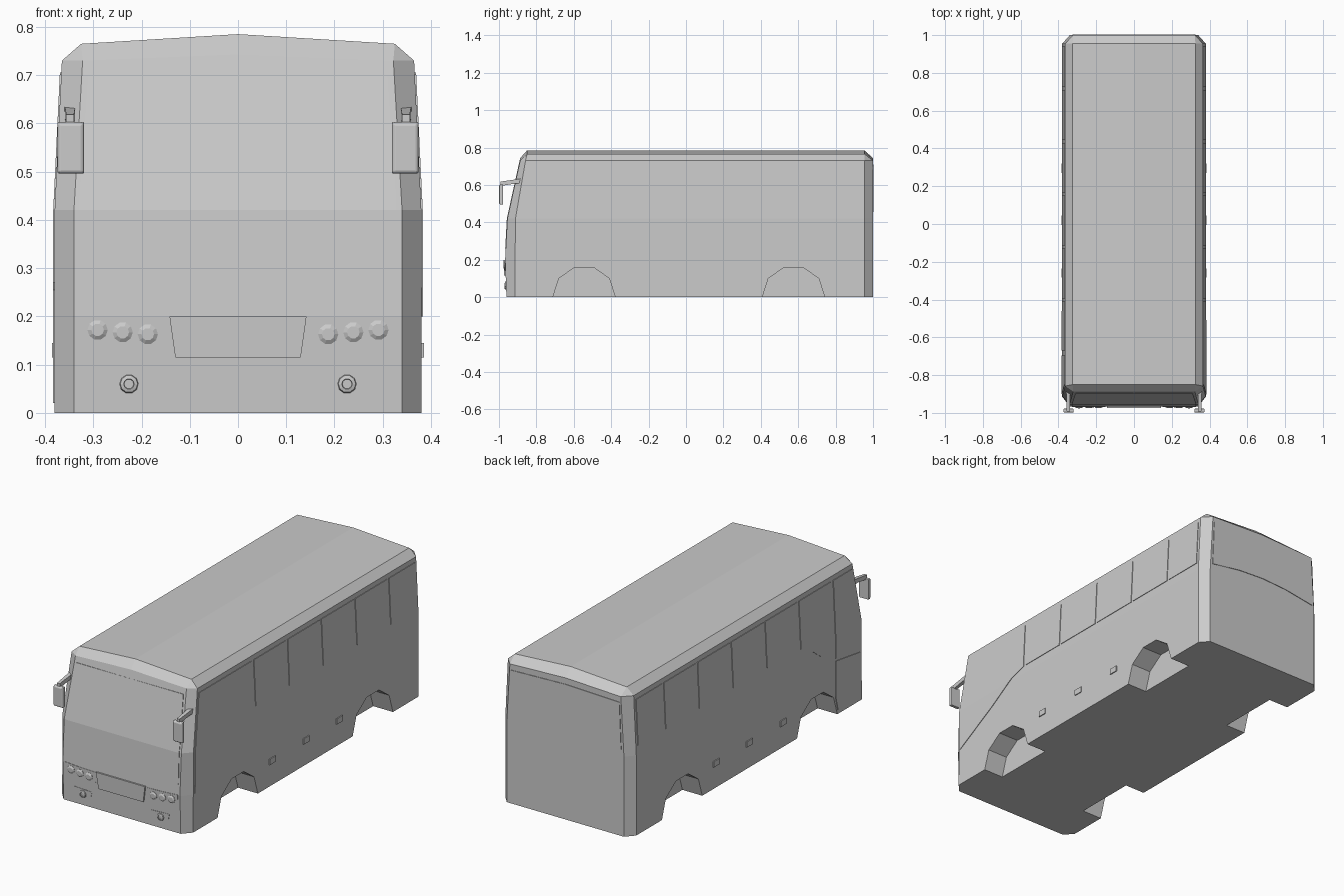
import bpy, bmesh, math
from mathutils import Vector

if "Cube" in bpy.data.objects:
    bpy.data.objects.remove(bpy.data.objects["Cube"])

GREY = (0.6, 0.6, 0.6, 1)
paint = bpy.data.materials.new("plain grey")
paint.use_nodes = True
paint.diffuse_color = GREY
paint.node_tree.nodes["Principled BSDF"].inputs["Base Color"].default_value = GREY


def add_object(name, bm):
    bmesh.ops.recalc_face_normals(bm, faces=bm.faces)
    mesh = bpy.data.meshes.new(name)
    bm.to_mesh(mesh)
    bm.free()
    mesh.materials.append(paint)
    ob = bpy.data.objects.new(name, mesh)
    bpy.context.collection.objects.link(ob)
    return ob


def mirror_x(ob):
    ob.modifiers.new("Mirror", 'MIRROR').use_clip = True
    return ob


def apply_all(ob):
    bpy.context.view_layer.objects.active = ob
    for mod in list(ob.modifiers):
        bpy.ops.object.modifier_apply(modifier=mod.name)


def lerp_profile(profile, z):
    for (z0, v0), (z1, v1) in zip(profile, profile[1:]):
        if z <= z1:
            return v0 + (v1 - v0) * (z - z0) / (z1 - z0)
    return profile[-1][1]


# Body wall profiles, as (height, distance)
FRONT = [(0, -.96), (.2, -.967), (.42, -.955), (.73, -.887)]
SIDE = [(0, .38), (.42, .38), (.73, .365)]
SHOULDER = [(0, -.915), (.42, -.912), (.73, -.858)]
CORNER = [(0, .34), (.42, .34), (.73, .322)]
BACK = 1.0

# Body: half rings stacked upwards, closed by a ridged roof
bm = bmesh.new()
rings = []
for z in (0, .2, .42, .73):
    f, s = lerp_profile(FRONT, z), lerp_profile(SIDE, z)
    c, h = lerp_profile(CORNER, z), lerp_profile(SHOULDER, z)
    mid = z + (.013 if z > .7 else 0)
    rings.append([(0, f, mid), (c, f, z), (s, h, z), (s, .955, z), (c, BACK, z), (0, BACK, mid)])
eave_f, eave_b = (.325, -.85, .765), (.325, .955, .765)
rings.append([(0, -.85, .785), eave_f, eave_f, eave_b, eave_b, (0, .955, .785)])
rows = [[bm.verts.new(p) for p in ring] for ring in rings]
for low, high in zip(rows, rows[1:]):
    for i in range(5):
        bm.faces.new((low[i], low[i + 1], high[i + 1], high[i]))
bm.faces.new(rows[0])
bm.faces.new(rows[-1])
bmesh.ops.remove_doubles(bm, verts=bm.verts, dist=1e-5)
bmesh.ops.dissolve_degenerate(bm, edges=bm.edges, dist=1e-5)
body = mirror_x(add_object("body", bm))

# Wheel arches cut through the lower sides
ARCH = [(-.167, -.05), (-.167, 0), (-.135, .1), (-.05, .16), (.05, .16), (.135, .1), (.167, 0), (.167, -.05)]
for y in (-.545, .575):
    bm = bmesh.new()
    face = bm.faces.new([bm.verts.new((.265, y + a, b)) for a, b in ARCH])
    out = bmesh.ops.extrude_face_region(bm, geom=[face])
    bmesh.ops.translate(bm, verts=[v for v in out["geom"] if isinstance(v, bmesh.types.BMVert)], vec=(.25, 0, 0))
    cutter = mirror_x(add_object("arch_cutter", bm))
    cutter.hide_render = True
    apply_all(cutter)
    cut = body.modifiers.new("Arch", 'BOOLEAN')
    cut.object, cut.operation, cut.solver = cutter, 'DIFFERENCE', 'EXACT'
    apply_all(body)
    bpy.data.objects.remove(cutter)


def on_front(u, z, d):
    return u, lerp_profile(FRONT, z) - d, z


def on_back(u, z, d):
    return u, BACK + d, z


def on_left(u, z, d):
    return lerp_profile(SIDE, z) + d, u, z


def on_right(u, z, d):
    return -lerp_profile(SIDE, z) - d, u, z


def panel(name, outline, wall, thick=.003):
    """Thin plate that follows the creases of a wall."""
    bm = bmesh.new()
    bm.faces.new([bm.verts.new((u, 0, z)) for u, z in outline])
    for z in (.2, .42):
        bmesh.ops.bisect_plane(bm, geom=bm.verts[:] + bm.edges[:] + bm.faces[:],
                               plane_co=(0, 0, z), plane_no=(0, 0, 1))
    out = bmesh.ops.extrude_face_region(bm, geom=bm.faces[:])
    top = {v for v in out["geom"] if isinstance(v, bmesh.types.BMVert)}
    for v in bm.verts:
        v.co = wall(v.co.x, v.co.z, thick if v in top else -.002)
    return add_object(name, bm)


def box_outline(u0, u1, z0, z1):
    return [(u0, z0), (u1, z0), (u1, z1), (u0, z1)]


# Side windows and luggage hatch handles
for side, wall in (("left", on_left), ("right", on_right)):
    for i in range(5):
        y = -.395 + i * .28
        panel(f"{side}_window_{i + 1}", box_outline(y, min(y + .265, .94), .465, .705), wall)
    for i, y in enumerate((-.26, .02, .295)):
        panel(f"{side}_hatch_handle_{i + 1}", box_outline(y - .024, y + .024, .115, .145), wall, .005)

# Left front pane sweeps down to the nose
panel("left_front_window", [(-.41, .465), (-.41, .705), (-.85, .705), (-.898, .43), (-.902, .2),
                            (-.65, .34), (-.5, .435)], on_left)

# Right front pane and passenger door
panel("right_front_window", [(-.41, .455), (-.41, .705), (-.67, .705), (-.67, .31), (-.58, .35), (-.5, .41)], on_right)
panel("door_window", [(-.695, .3), (-.695, .705), (-.85, .705), (-.898, .43), (-.9, .27)], on_right)
panel("door_lower", [(-.715, .02), (-.695, .1), (-.695, .285), (-.9, .255), (-.9, .02)], on_right)

# Windscreen, rear window and front plate holder
panel("windscreen", [(-.33, .26), (.33, .26), (.328, .45), (.31, .7), (-.31, .7), (-.328, .45)], on_front)
panel("rear_window", [(-.325, .455), (-.15, .482), (0, .49), (.15, .482), (.325, .455),
                      (.315, .7), (0, .71), (-.315, .7)], on_back)
panel("plate_holder", [(-.13, .115), (.13, .115), (.142, .2), (-.142, .2)], on_front, .008)


def lamp(name, x, z, rings):
    """Round stepped lens; rings are (radius, height) pairs."""
    bm = bmesh.new()
    loops = [[bm.verts.new(on_front(x + r * math.cos(a * math.pi / 5), z + r * math.sin(a * math.pi / 5), d))
              for a in range(10)] for r, d in rings]
    for a, b in zip(loops, loops[1:]):
        for i in range(10):
            j = (i + 1) % 10
            bm.faces.new((a[i], a[j], b[j], b[i]))
    bm.faces.new(loops[0])
    bm.faces.new(loops[-1])
    add_object(name, bm)


def block(name, sections):
    """Loft through rectangles (x0, x1, z0, z1) placed along y."""
    bm = bmesh.new()
    loops = [[bm.verts.new((x, y, z)) for x, z in box_outline(*r)] for y, r in sections]
    for a, b in zip(loops, loops[1:]):
        for i in range(4):
            j = (i + 1) % 4
            bm.faces.new((a[i], a[j], b[j], b[i]))
    bm.faces.new(loops[0])
    bm.faces.new(loops[-1])
    return add_object(name, bm)


for side, s in (("left", 1), ("right", -1)):
    # Lamp clusters on the nose
    panel(f"{side}_headlamp_surround", [(s * u, z) for u, z in
          ((.15, .14), (.325, .14), (.328, .204), (.24, .198), (.15, .195))], on_front, .002)
    panel(f"{side}_fog_surround", [(s * u, z) for u, z in
          ((.18, .052), (.27, .052), (.277, .088), (.172, .083))], on_front, .002)
    for i, (x, z) in enumerate(((.187, .163), (.239, .167), (.291, .172))):
        lamp(f"{side}_headlamp_{i + 1}", s * x, z, [(.021, 0), (.021, .004), (.013, .009)])
    lamp(f"{side}_fog_lamp", s * .226, .06, [(.02, 0), (.018, .007), (.011, .009), (.01, .005)])

    # Mirrors hang forward on short arms
    def span(x0, x1, z0, z1):
        return (s * x0, s * x1, z0, z1)
    block(f"{side}_mirror_arm", [(-.87, span(.335, .36, .605, .636)), (-.91, span(.338, .358, .608, .63)),
                                 (-.992, span(.34, .356, .595, .618))])
    head = block(f"{side}_mirror_head", [(-.999, span(.324, .37, .5, .598)), (-.994, span(.319, .374, .496, .603)),
                                         (-.978, span(.319, .374, .496, .603))])
    bevel = head.modifiers.new("Bevel", 'BEVEL')
    bevel.width, bevel.segments = .005, 2
